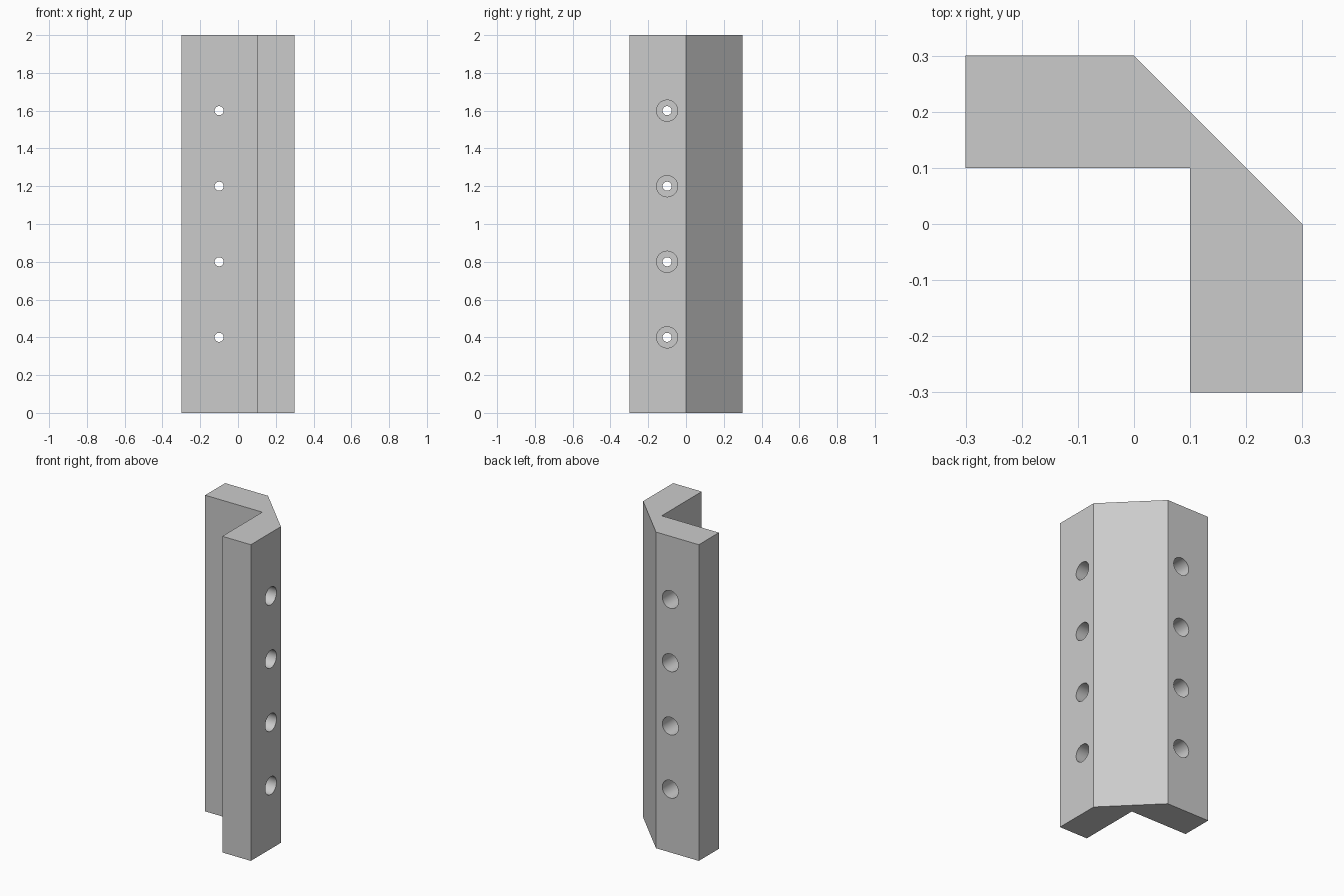
import bpy, bmesh, math
from mathutils import Matrix, Vector

cube = bpy.data.objects.get("Cube")
if cube:
    bpy.data.objects.remove(cube, do_unlink=True)

HEIGHT = 2.0
SIDES = 48
HOLE_HEIGHTS = [0.4, 0.8, 1.2, 1.6]

grey = bpy.data.materials.new("plain grey")
grey.use_nodes = True
colour = (0.6, 0.6, 0.6, 1)
grey.diffuse_color = colour
grey.node_tree.nodes["Principled BSDF"].inputs["Base Color"].default_value = colour


def make_object(name, bm):
    bmesh.ops.recalc_face_normals(bm, faces=bm.faces)
    mesh = bpy.data.meshes.new(name)
    bm.to_mesh(mesh)
    bm.free()
    mesh.materials.append(grey)
    obj = bpy.data.objects.new(name, mesh)
    bpy.context.collection.objects.link(obj)
    return obj


def add_lathe(bm, profile, matrix):
    """Closed solid of revolution from (radius, height) pairs."""
    rings = []
    for radius, h in profile:
        ring = []
        for i in range(SIDES):
            a = math.tau * i / SIDES
            p = Vector((radius * math.cos(a), radius * math.sin(a), h))
            ring.append(bm.verts.new(matrix @ p))
        rings.append(ring)
    for low, high in zip(rings, rings[1:]):
        for i in range(SIDES):
            j = (i + 1) % SIDES
            bm.faces.new((low[i], low[j], high[j], high[i]))
    bm.faces.new(rings[0][::-1])
    bm.faces.new(rings[-1])


# Angle bracket with a chamfered outer corner
bm = bmesh.new()
outline = [(-0.3, 0.1), (0.1, 0.1), (0.1, -0.3), (0.3, -0.3),
           (0.3, 0), (0, 0.3), (-0.3, 0.3)]
base = bm.faces.new([bm.verts.new((x, y, 0)) for x, y in outline])
top = bmesh.ops.extrude_face_region(bm, geom=[base])
bmesh.ops.translate(bm, vec=(0, 0, HEIGHT),
                    verts=[v for v in top["geom"] if isinstance(v, bmesh.types.BMVert)])
bracket = make_object("angle_bracket", bm)

# Counterbored screw holes through both legs, bored from the outside
bm = bmesh.new()
profile = [(0.024, 0.05), (0.024, 0.15), (0.056, 0.15), (0.056, 0.35)]
for z in HOLE_HEIGHTS:
    add_lathe(bm, profile, Matrix.Translation((0, -0.1, z)) @ Matrix.Rotation(math.pi / 2, 4, 'Y'))
    add_lathe(bm, profile, Matrix.Translation((-0.1, 0, z)) @ Matrix.Rotation(-math.pi / 2, 4, 'X'))
cutter = make_object("hole_cutter", bm)
cutter.hide_render = True

bore = bracket.modifiers.new("screw holes", 'BOOLEAN')
bore.operation = 'DIFFERENCE'
bore.solver = 'EXACT'
bore.object = cutter

bpy.ops.object.select_all(action='DESELECT')
bracket.select_set(True)
bpy.context.view_layer.objects.active = bracket
bpy.ops.object.modifier_apply(modifier=bore.name)
bpy.data.objects.remove(cutter, do_unlink=True)
bpy.ops.object.shade_smooth_by_angle(angle=math.radians(30))
